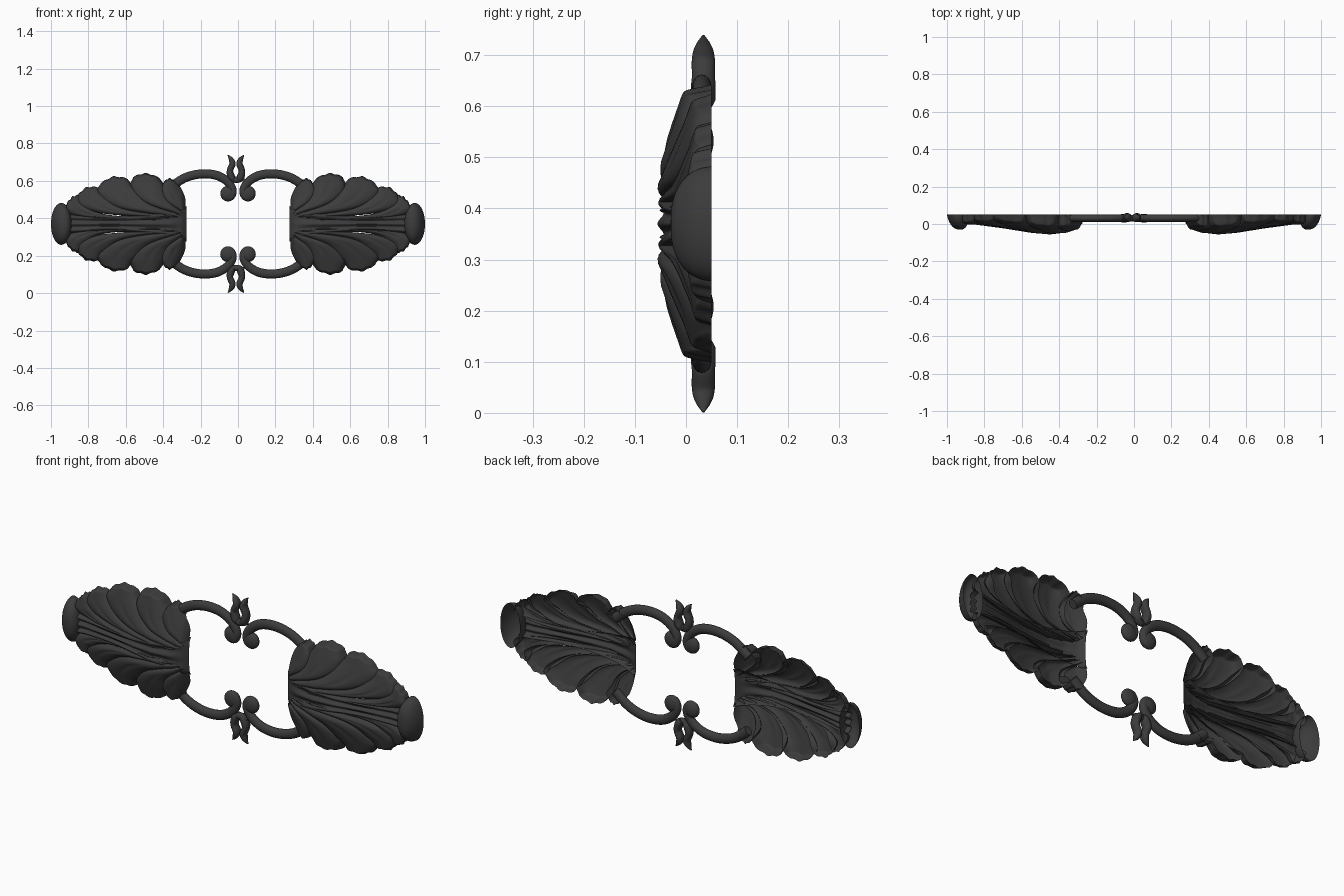
import bpy, math
from mathutils import Vector

if "Cube" in bpy.data.objects:
    bpy.data.objects.remove(bpy.data.objects["Cube"])

MID = 0.37          # height of the horizontal symmetry line
BACK = 0.05         # y of the flat back plane
iron = bpy.data.materials.new("dark_iron")
iron.diffuse_color = (0.045, 0.045, 0.045, 1)
iron.use_nodes = True
iron.node_tree.nodes["Principled BSDF"].inputs["Base Color"].default_value = iron.diffuse_color


def make(name, verts, faces, axes):
    """Mesh object mirrored about the plate centre on the given axes."""
    me = bpy.data.meshes.new(name)
    me.from_pydata(verts, [], faces)
    me.materials.append(iron)
    me.shade_smooth()
    me.set_sharp_from_angle(angle=math.radians(50))
    ob = bpy.data.objects.new(name, me)
    ob.location = (0, 0, MID)
    bpy.context.collection.objects.link(ob)
    m = ob.modifiers.new("mirror", 'MIRROR')
    m.use_axis = ['X' in axes, False, 'Z' in axes]
    m.use_mirror_merge = False
    return ob


def grid_faces(rows, cols, closed=False):
    c = cols if closed else cols - 1
    return [(i * cols + j, i * cols + (j + 1) % cols,
             (i + 1) * cols + (j + 1) % cols, (i + 1) * cols + j)
            for i in range(rows - 1) for j in range(c)]


def spline(pts, t):
    """Smooth curve through points, t in 0..1."""
    p = [Vector(q) for q in pts]
    p = [2 * p[0] - p[1]] + p + [2 * p[-1] - p[-2]]
    n = len(pts) - 1
    i = min(int(t * n), n - 1)
    u = t * n - i
    a, b, c, d = p[i:i + 4]
    return 0.5 * (2 * b + (c - a) * u + (2 * a - 5 * b + 4 * c - d) * u**2
                  + (3 * b - a - 3 * c + d) * u**3)


def smooth(a, b, x):
    t = max(0, min(1, (x - a) / (b - a)))
    return t * t * (3 - 2 * t)


PROFILE = [(.27, .012), (.30, -.015), (.36, -.036), (.45, -.047), (.55, -.038),
           (.70, -.014), (.85, .006), (.95, .004)]


def relief(x, d):
    """Domed front surface of a leaf."""
    y = PROFILE[-1][1]
    for (x0, y0), (x1, y1) in zip(PROFILE, PROFILE[1:]):
        if x < x1:
            y = y0 + (y1 - y0) * max(0, (x - x0) / (x1 - x0))
            break
    return y + 0.05 * (max(0, abs(d) - 0.08) / 0.18) ** 1.25


# Leaf lobes: left edge and right edge from stem to margin, tip bulge
LOBES = [
    ([(.28, .08), (.283, .14), (.31, .20), (.335, .225)],
     [(.31, .07), (.385, .12), (.415, .18), (.395, .225)], .018),
    ([(.29, .06), (.37, .13), (.39, .20), (.42, .245)],
     [(.32, .05), (.49, .11), (.575, .19), (.56, .25)], .022),
    ([(.30, .05), (.47, .11), (.55, .19), (.59, .24)],
     [(.33, .035), (.62, .08), (.755, .16), (.735, .215)], .024),
    ([(.32, .04), (.60, .08), (.71, .15), (.75, .195)],
     [(.38, .03), (.72, .055), (.86, .10), (.86, .145)], .024),
    ([(.40, .03), (.70, .05), (.81, .10), (.85, .155)],
     [(.45, .02), (.78, .03), (.92, .06), (.915, .11)], .012),
]
N, M = 49, 29
for k, (left, right, bulge) in enumerate(LOBES):
    verts = []
    for i in range(N):
        s = 1 - (1 - i / (N - 1)) ** 1.5
        a, b = spline(left, s), spline(right, s)
        s2 = max(0, s - .02)
        ahead = ((a + b) - (spline(left, s2) + spline(right, s2)))
        ahead = ahead.normalized() if ahead.length > 1e-6 else Vector((0, 0))
        for j in range(M):
            v = math.sin(math.pi / 2 * (2 * j / (M - 1) - 1))
            p = a.lerp(b, (v + 1) / 2)
            # rounded, gently scalloped tip
            p += ahead * s**5 * (bulge * (1 - v * v) + .004 * math.cos(v * 8) * (1 - v * v))
            y = relief(p.x, p.y) + .002 * k
            y -= .013 * (1 - v * v) - .007 * math.exp(-(v / .16)**2) * smooth(.2, .5, s) * (1 - s)
            y += .010 * abs(v)**6
            drop = max(abs(v)**14 * smooth(.55, .85, s), smooth(.93, 1, s)**2)
            y += (BACK - y) * drop
            verts.append((p.x, min(y, BACK), p.y))
    make("leaf_lobe_%d" % (k + 1), verts, grid_faces(N, M), 'XZ')

# Fluted midrib running from the wide stem to the curled tip
verts = []
for i in range(45):
    s = i / 44
    h = spline([(.275, .095), (.42, .068), (.66, .042), (.92, .055)], s)
    for j in range(41):
        v = j / 20 - 1
        y = relief(h.x, 0) - .006 * math.cos(v * 3 * math.pi) * smooth(0, .3, s)
        y += .016 * v**6 - .003
        verts.append((h.x, y, v * h.y))
make("leaf_midrib", verts, grid_faces(45, 41), 'X')

# Curled leaf tip: domed hood leaning toward the leaf
verts = []
for i in range(17):
    a = i / 16 * math.pi / 2
    r, h = math.cos(a)**.8, math.sin(a)
    for j in range(40):
        t = j / 40 * 2 * math.pi
        verts.append((.945 - .014 * h + .055 * r * math.cos(t), BACK - .08 * h,
                      .112 * r * math.sin(t)))
make("leaf_curled_tip", verts, grid_faces(17, 40, True), 'X')


def tube(name, pts, axes, depth=.019, y=.031, rows=40, sides=16):
    """Sweep an oval along (x, z, radius) points; closed ends."""
    verts = []
    for i in range(rows):
        t = i / (rows - 1)
        p = spline(pts, t)
        q = spline(pts, min(1, t + .01)) - spline(pts, max(0, t - .01))
        n = Vector((-q.y, q.x)).normalized()
        for j in range(sides):
            a = 2 * math.pi * j / sides
            verts.append((p.x + n.x * p.z * math.cos(a),
                          y + depth * math.sin(a) * min(1, p.z / .018),
                          p.y - MID + n.y * p.z * math.cos(a)))
    faces = grid_faces(rows, sides, True)
    faces += [tuple(range(sides)), tuple(range((rows - 1) * sides, rows * sides))]
    return make(name, verts, faces, axes)


# C scrolls joining the two leaves, with a rounded bead in each eye
tube("scroll", [(.37, .555, .024), (.31, .602, .024), (.25, .628, .024), (.18, .638, .024),
                (.11, .628, .024), (.055, .595, .023), (.028, .55, .021), (.038, .515, .019),
                (.065, .51, .016)], 'XZ', rows=60)
verts = []
for i in range(13):
    a = math.pi * (i / 12 - .5)
    for j in range(24):
        t = 2 * math.pi * j / 24
        verts.append((.053 + .042 * math.cos(a) * math.cos(t), .031 + .023 * math.sin(a),
                      .532 - MID + .042 * math.cos(a) * math.sin(t)))
make("scroll_eye", verts, grid_faces(13, 24, True), 'XZ')

# Two-petal finials above and below
for name, side in (("petal_left", -1), ("petal_right", 1)):
    cx = -.011
    tube(name, [(cx + side * .008, .598, .012), (cx + side * .025, .622, .020),
                (cx + side * .032, .655, .017), (cx + side * .019, .69, .017),
                (cx + side * .026, .715, .013), (cx + side * .043, .738, .002)],
         'Z', depth=.024, y=.034)
tube("finial_base", [(-.05, .612, .006), (-.03, .608, .014), (-.008, .606, .017),
                     (.014, .608, .014), (.034, .612, .006)], 'Z', depth=.018)
